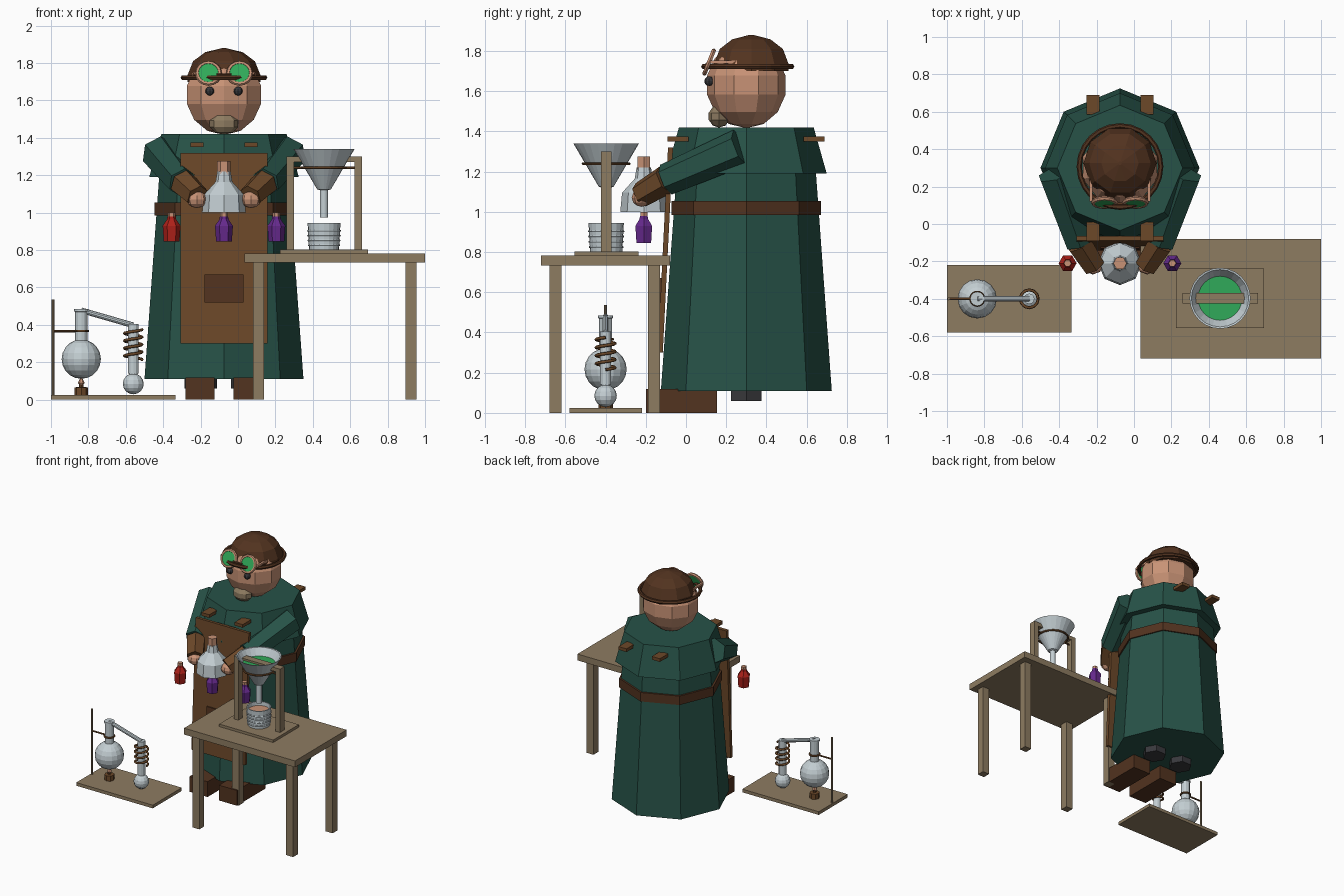
import bpy, bmesh, math
from mathutils import Vector, Matrix

cube = bpy.data.objects.get("Cube")
if cube:
    bpy.data.objects.remove(cube)

CX, CY = -0.075, 0.30   # axis of the figure


def material(name, r, g, b):
    m = bpy.data.materials.new(name)
    m.use_nodes = True
    m.diffuse_color = (r, g, b, 1)
    m.node_tree.nodes["Principled BSDF"].inputs["Base Color"].default_value = (r, g, b, 1)
    return m


green = material("robe green", .02, .085, .064)
leather = material("leather brown", .15, .065, .022)
dark = material("dark brown", .085, .033, .014)
skin = material("skin", .58, .29, .18)
wood = material("wood", .27, .2, .12)
glass = material("pale glass", .55, .62, .65)
lime = material("bright green", .03, .4, .1)
red = material("red", .42, .015, .01)
purple = material("purple", .13, .022, .26)
black = material("charcoal", .04, .04, .045)


def finish(name, bm, mat, smooth=False):
    mesh = bpy.data.meshes.new(name)
    bm.normal_update()
    bm.to_mesh(mesh)
    bm.free()
    mesh.materials.append(mat)
    ob = bpy.data.objects.new(name, mesh)
    bpy.context.collection.objects.link(ob)
    for p in mesh.polygons:
        p.use_smooth = smooth
    return ob


def box(name, lo, hi, mat, tilt=0):
    bm = bmesh.new()
    bmesh.ops.create_cube(bm, size=1)
    lo, hi = Vector(lo), Vector(hi)
    bm.transform(Matrix.Translation((lo + hi) / 2) @ Matrix.Rotation(tilt, 4, 'X')
                 @ Matrix.Diagonal((*(hi - lo), 1)))
    return finish(name, bm, mat)


def lathe(name, x, y, profile, n, mat, caps=True):
    """Turn (radius, height) points around a vertical axis."""
    bm = bmesh.new()
    rings = [[bm.verts.new((x + r * math.cos(math.tau * i / n),
                            y + r * math.sin(math.tau * i / n), z)) for i in range(n)]
             for r, z in profile]
    for a, b in zip(rings, rings[1:]):
        for i in range(n):
            j = (i + 1) % n
            bm.faces.new((a[i], a[j], b[j], b[i]))
    if caps:
        bm.faces.new(rings[0][::-1])
        bm.faces.new(rings[-1])
    return finish(name, bm, mat)


def ball(name, c, size, n, rings, mat, turn=0):
    bm = bmesh.new()
    bmesh.ops.create_uvsphere(bm, u_segments=n, v_segments=rings, radius=1)
    bm.transform(Matrix.Translation(c) @ Matrix.Diagonal((*size, 1))
                 @ Matrix.Rotation(turn, 4, 'Z'))
    return finish(name, bm, mat)


def rod(name, a, b, r1, r2, n, mat):
    a, b = Vector(a), Vector(b)
    bm = bmesh.new()
    bmesh.ops.create_cone(bm, cap_ends=True, segments=n, radius1=r1, radius2=r2,
                          depth=(b - a).length)
    bm.transform(Matrix.Translation((a + b) / 2)
                 @ (b - a).to_track_quat('Z', 'Y').to_matrix().to_4x4())
    return finish(name, bm, mat)


def ring(name, c, major, minor, mat, tilt=0, n=20):
    bpy.ops.mesh.primitive_torus_add(location=c, rotation=(tilt, 0, 0), major_radius=major,
                                     minor_radius=minor, major_segments=n, minor_segments=6)
    bpy.context.object.name = name
    bpy.context.object.data.materials.append(mat)


# Robe, shoulder cape and belt
lathe("robe", CX, CY, [(.425, .11), (.33, 1.42)], 8, green)
lathe("cape", CX, CY, [(.40, 1.19), (.335, 1.42)], 8, green)
lathe("belt", CX, CY, [(.372, .985), (.372, 1.055)], 8, dark)

# Apron with pocket
lean = math.atan2(-.05, 1.0)
box("apron", (CX - .232, -.115, .30), (CX + .232, -.09, 1.32), leather, lean)
box("apron_pocket", (CX - .105, -.135, .52), (CX + .105, -.115, .67), dark, lean)

# Mirrored limbs and face parts
for s, side in ((1, "left"), (-1, "right")):
    X = lambda v: CX + s * v
    shoulder, elbow = (X(.35), .27, 1.32), (X(.22), -.10, 1.16)
    wrist = (X(.14), -.225, 1.085)
    rod(side + "_sleeve", shoulder, elbow, .095, .08, 6, green)
    rod(side + "_cuff", elbow, wrist, .075, .065, 6, leather)
    ball(side + "_hand", (X(.145), -.22, 1.07), (.055, .05, .045), 8, 6, skin)
    for end, y in (("front", -.04), ("back", .637)):
        box(f"{side}_{end}_strap", (X(.145) - .035, y - .052, 1.35),
            (X(.145) + .035, y + .052, 1.375), leather)
    box(side + "_boot", (X(.128) - .078, -.2, 0), (X(.128) + .078, .155, .12), dark)
    lathe(side + "_leg", X(.125), CY, [(.087, .06), (.087, .2)], 6, black)
    ball(side + "_eye", (X(.076), .115, 1.65), (.024, .024, .024), 8, 6, black)
    # Goggles
    c = Vector((X(.083), .115, 1.745))
    up = Vector((0, -.93, .37))
    ring(side + "_goggle_rim", c, .06, .012, skin, math.radians(68), 16)
    rod(side + "_goggle_lens", c - up * .01, c + up * .008, .056, .056, 12, lime)
    box(side + "_goggle_strap", (X(.155) - .008, .12, 1.738), (X(.155) + .008, .29, 1.752), skin)

# Head, mouth piece, cap
ball("head", (CX, CY, 1.63), (.214, .2, .214), 10, 7, skin)
ball("muzzle", (CX, .165, 1.475), (.08, .055, .056), 8, 5, wood)
lathe("cap", CX, .325, [(.195, 1.70), (.195, 1.735), (.165, 1.81), (.1, 1.858), (.01, 1.88)],
      10, dark)
ring("cap_brim", (CX, .307, 1.722), .218, .014, dark, 0, 24)
rod("goggle_bridge", (CX - .04, .105, 1.735), (CX + .04, .105, 1.735), .01, .01, 6, dark)

# Held flask and hanging bottles
lathe("held_flask", CX, -.21, [(.117, 1.0), (.108, 1.095), (.045, 1.165), (.036, 1.22)], 8, glass)
lathe("held_flask_cork", CX, -.21, [(.036, 1.205), (.036, 1.275)], 6, skin)
for name, off, mat in (("red", -.28, red), ("middle", 0, purple), ("purple", .28, purple)):
    lathe(name + "_bottle", CX + off, -.21,
          [(.042, .845), (.048, .93), (.024, .965), (.022, .98)], 6, mat)
    lathe(name + "_bottle_cork", CX + off, -.21, [(.02, .97), (.02, 1.0)], 6, skin)

# Table
box("table_top", (.035, -.72, .733), (1.0, -.08, .783), wood)
for x in (.11, .925):
    for y in (-.65, -.16):
        box("table_leg", (x - .03, y - .03, 0), (x + .03, y + .03, .735), wood)

# Filter stand, funnel and beaker
FX, FY = .46, -.397
box("stand_base", (.225, -.555, .783), (.695, -.237, .803), wood)
for x in (.28, .642):
    box("stand_post", (x - .02, FY - .027, .80), (x + .02, FY + .027, 1.30), wood)
box("stand_bar", (.26, FY - .027, 1.27), (.662, FY + .027, 1.30), wood)
lathe("funnel", FX, FY, [(.022, .975), (.022, 1.12), (.037, 1.125), (.163, 1.34),
                         (.153, 1.338), (.03, 1.13)], 24, glass)
lathe("funnel_liquid", FX, FY, [(.06, 1.19), (.118, 1.285)], 24, lime)
ring("funnel_holder", (FX, FY, 1.24), .115, .007, leather)
for s in (1, -1):
    rod("holder_arm", (FX + s * .11, FY, 1.24), (FX + s * .18, FY, 1.24), .007, .007, 6, leather)
lathe("beaker", FX, FY, [(.08, .803), (.088, .945), (.08, .945), (.078, .912)], 20, glass)
lathe("beaker_liquid", FX, FY, [(.076, .91), (.076, .916)], 20, skin)
for i in range(4):
    ring("beaker_band", (FX, FY, .825 + .026 * i), .082 + .0015 * i, .005, glass)

# Distillation board with rod and clamp
DX, CO, DY = -.838, -.56, -.40
box("still_board", (-1.0, -.58, 0), (-.335, -.22, .025), wood)
lathe("still_rod", -.99, DY, [(.008, .02), (.008, .537)], 8, wood)
rod("still_clamp", (-.995, DY, .367), (DX - .03, DY, .367), .007, .007, 6, leather)
ring("still_clamp_ring", (DX, DY, .367), .036, .007, leather)

# Round flask, burner and flame
ball("boiling_flask", (DX, DY, .217), (.105, .105, .105), 16, 10, glass)
lathe("boiling_neck", DX, DY, [(.033, .30), (.033, .47), (.038, .472), (.038, .485)], 12, glass)
lathe("burner", DX, DY, [(.036, .025), (.036, .066), (.012, .068), (.012, .08)], 8, leather)
lathe("burner_flame", DX, DY, [(.01, .078), (.018, .09), (.003, .12)], 6, skin)

# Condenser with coil and receiving flask
rod("vapour_tube", (DX, DY, .478), (CO, DY, .398), .015, .015, 10, glass)
lathe("condenser", CO, DY, [(.028, .14), (.028, .405)], 12, glass)
ball("receiving_flask", (CO, DY, .085), (.056, .056, .056), 12, 8, glass)
lathe("receiving_neck", CO, DY, [(.025, .12), (.022, .155)], 10, glass)
curve = bpy.data.curves.new("cooling_coil", 'CURVE')
curve.dimensions = '3D'
curve.bevel_depth = .008
curve.bevel_resolution = 1
turns, steps = 4, 16
spline = curve.splines.new('POLY')
spline.points.add(turns * steps)
for i, p in enumerate(spline.points):
    a = math.tau * i / steps
    p.co = (CO + .047 * math.cos(a), DY + .047 * math.sin(a), .215 + .16 * i / (turns * steps), 1)
curve.materials.append(leather)
bpy.context.collection.objects.link(bpy.data.objects.new("cooling_coil", curve))
